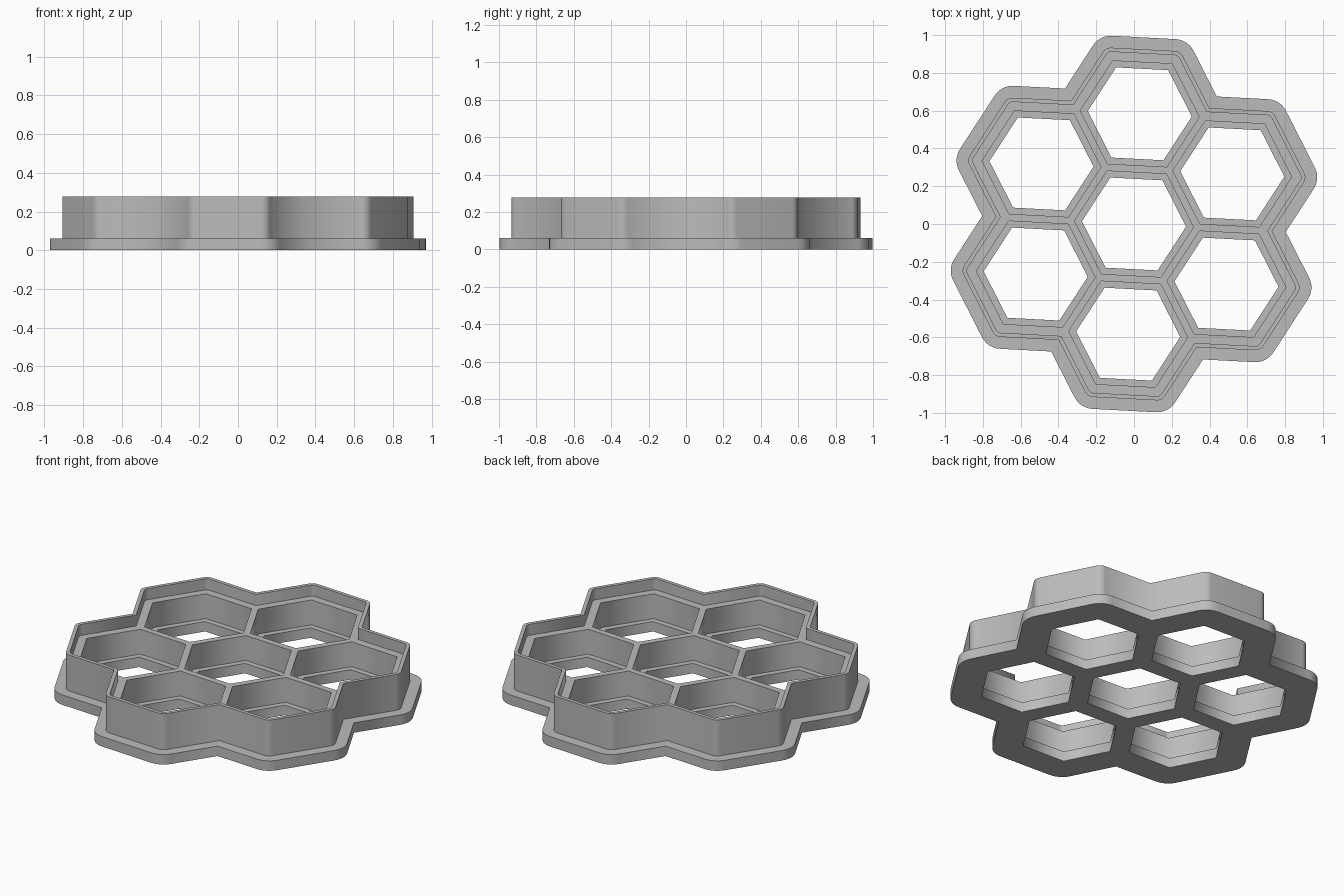
import bpy
import math
from mathutils import Vector

cube = bpy.data.objects.get("Cube")
if cube:
    bpy.data.objects.remove(cube, do_unlink=True)

PITCH = 0.584                    # distance between neighbouring cells
RADIUS = PITCH / math.sqrt(3)    # corner radius of one tiling cell
TILT = -3                        # the whole comb is turned slightly

grey = bpy.data.materials.new("grey_plastic")
grey.use_nodes = True
colour = (0.5, 0.5, 0.5, 1)
grey.diffuse_color = colour
grey.node_tree.nodes["Principled BSDF"].inputs["Base Color"].default_value = colour


def polar(radius, degrees):
    a = math.radians(degrees)
    return Vector((radius * math.cos(a), radius * math.sin(a)))


DIRECTIONS = [90 + TILT + 60 * k for k in range(6)]
CENTRES = [Vector((0, 0))] + [polar(PITCH, a) for a in DIRECTIONS]


def comb_outline(offset, steps=6):
    """Outer outline of the seven cells, grown outwards with rounded corners."""
    points = []
    for a in DIRECTIONS:
        centre = polar(PITCH, a)
        for side in (-30, 30):
            corner = centre + polar(RADIUS, a + side)
            points += [corner + polar(offset, a + side - 30 + 60 * i / steps)
                       for i in range(steps + 1)]
        notch = centre + polar(RADIUS, a + 90)
        points.append(notch + polar(offset / math.cos(math.radians(30)), a + 30))
    return points


def cells(apothem):
    """Seven hexagonal openings."""
    r = apothem / math.cos(math.radians(30))
    return [[c + polar(r, TILT + 60 * i) for i in range(6)] for c in CENTRES]


def plate(name, loops, bottom, top):
    """Flat-sided solid whose inner loops become openings."""
    curve = bpy.data.curves.new(name, "CURVE")
    curve.dimensions = "2D"
    curve.fill_mode = "BOTH"
    curve.extrude = (top - bottom) / 2
    for loop in loops:
        spline = curve.splines.new("POLY")
        spline.points.add(len(loop) - 1)
        for point, p in zip(spline.points, loop):
            point.co = (p.x, p.y, 0, 1)
        spline.use_cyclic_u = True
    helper = bpy.data.objects.new(name + "_helper", curve)
    bpy.context.collection.objects.link(helper)
    bpy.context.view_layer.update()
    graph = bpy.context.evaluated_depsgraph_get()
    mesh = bpy.data.meshes.new_from_object(helper.evaluated_get(graph))
    bpy.data.objects.remove(helper, do_unlink=True)
    for v in mesh.vertices:
        v.co.z += (bottom + top) / 2
    mesh.materials.clear()
    mesh.materials.append(grey)
    obj = bpy.data.objects.new(name, mesh)
    bpy.context.collection.objects.link(obj)
    return obj


# Wide base flange, low cell dividers, tall thin outer rim
plate("base_flange", [comb_outline(0.113)] + cells(0.239), 0, 0.06)
plate("cell_dividers", [comb_outline(0.028)] + cells(0.273), 0.06, 0.21)
plate("outer_rim", [comb_outline(0.05), comb_outline(0.028)], 0.06, 0.277)
